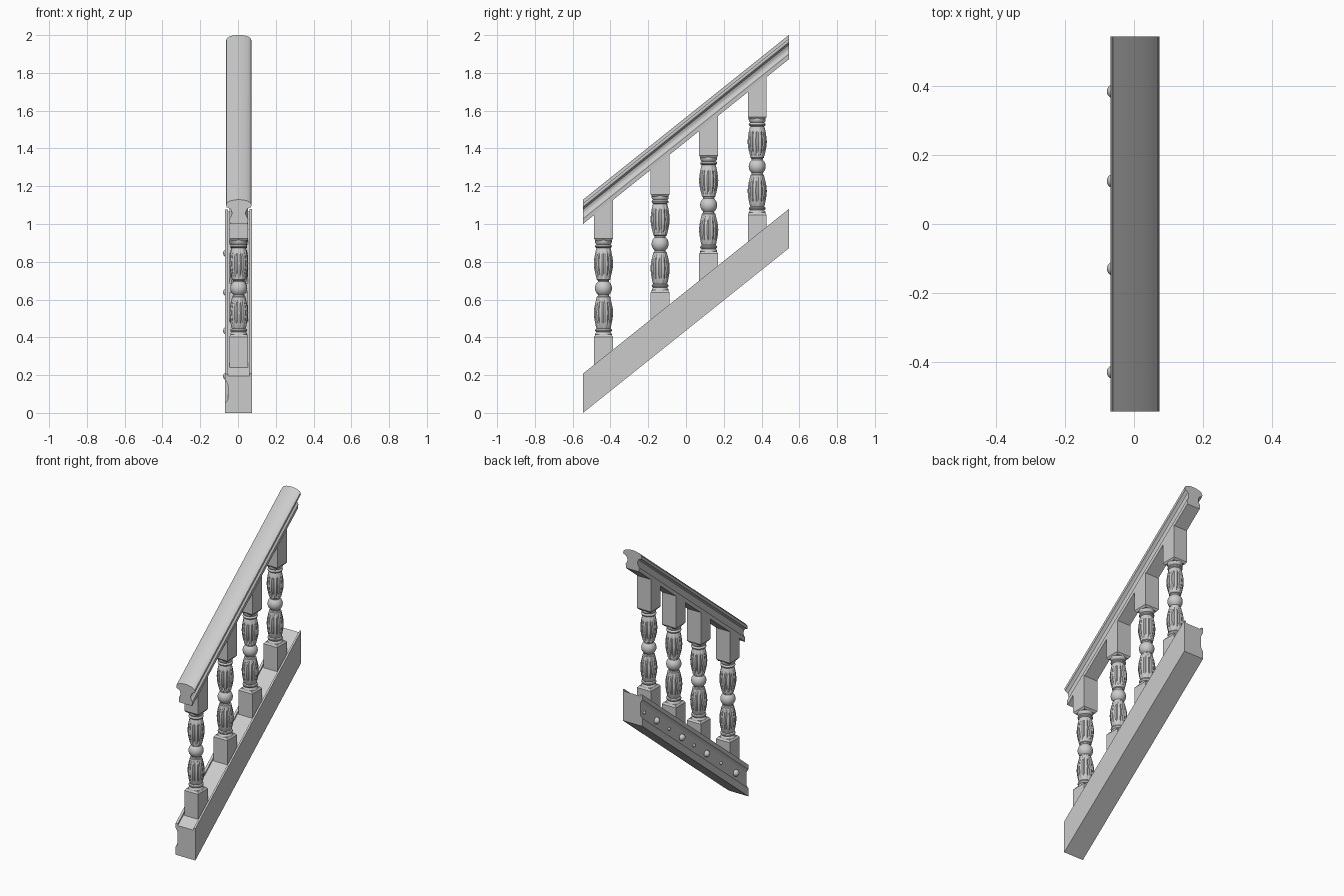
import bpy, bmesh, math
from mathutils import Vector

if "Cube" in bpy.data.objects:
    bpy.data.objects.remove(bpy.data.objects["Cube"])

SLOPE = 0.80      # rise of the stair
Y_END = 0.545     # half length
CX = 0.004        # centre line of the balustrade


def finish(name, bm, angle=None):
    bmesh.ops.recalc_face_normals(bm, faces=bm.faces)
    me = bpy.data.meshes.new(name)
    bm.to_mesh(me)
    bm.free()
    ob = bpy.data.objects.new(name, me)
    bpy.context.collection.objects.link(ob)
    if angle:
        bpy.ops.object.select_all(action='DESELECT')
        ob.select_set(True)
        bpy.context.view_layer.objects.active = ob
        bpy.ops.object.shade_smooth_by_angle(angle=math.radians(angle))
    return ob


def rise(y):
    return (y + Y_END) * SLOPE


def sloped_extrusion(name, section, z0, angle=None):
    """Sweep an x/z section up the slope with upright ends."""
    bm = bmesh.new()
    ends = [[bm.verts.new((x, y, z0 + z + rise(y))) for x, z in section]
            for y in (-Y_END, Y_END)]
    n = len(section)
    for i in range(n):
        j = (i + 1) % n
        bm.faces.new((ends[0][i], ends[0][j], ends[1][j], ends[1][i]))
    for e in ends:
        bm.faces.new(e)
    return finish(name, bm, angle)


# Stringer: shallow channel on top, moulded recess on the left side
stringer = [(-0.068, 0), (0.074, 0), (0.074, 0.208), (0.062, 0.208), (0.062, 0.194),
            (-0.052, 0.194), (-0.052, 0.206), (-0.068, 0.206), (-0.068, 0.175),
            (-0.060, 0.163), (-0.054, 0.150), (-0.054, 0.072), (-0.060, 0.060),
            (-0.068, 0.052)]
sloped_extrusion("stringer", stringer, 0)

# Handrail: rounded cap over a cove and a square foot
half = [(0.047, 0), (0.049, 0.028), (0.043, 0.036), (0.037, 0.050), (0.037, 0.062),
        (0.043, 0.078), (0.054, 0.086), (0.064, 0.088), (0.067, 0.097)]
half += [(0.067 * math.cos(a), 0.102 + 0.027 * math.sin(a))
         for a in [math.radians(d) for d in (12, 27, 42, 57, 72, 84)]]
rail = [(CX + x, z) for x, z in half] + [(CX - x, z) for x, z in reversed(half)]
sloped_extrusion("handrail", rail, 1.0, 30)


# Turned baluster profile, radius and height about the middle ball
BALL = [(0.045 * math.cos(math.radians(a)), 0.045 * math.sin(math.radians(a)))
        for a in range(0, 51, 10)]
UPPER = BALL + [(0.030, 0.042), (0.036, 0.046), (0.037, 0.054)]
VASE = [(0.038, 0.056), (0.044, 0.080), (0.049, 0.105), (0.051, 0.130),
        (0.049, 0.155), (0.045, 0.180), (0.039, 0.208)]
TOP = [(0.036, 0.212), (0.043, 0.217), (0.045, 0.223), (0.042, 0.229),
       (0.037, 0.232), (0.043, 0.238), (0.045, 0.246), (0.045, 0.256)]
SEGS = 40


def turned_post(name, y, zc):
    up = [(r, z, 0) for r, z in UPPER] + [(r, z, 1) for r, z in VASE] + \
         [(r, z, 0) for r, z in TOP]
    prof = [(r, -z, f) for r, z, f in reversed(up[1:])] + up
    bm = bmesh.new()
    rings = []
    for r, z, fluted in prof:
        ring = []
        for k in range(SEGS):
            a = 2 * math.pi * k / SEGS
            rr = r * (0.92 if fluted and k % 4 == 0 else 1.0)
            ring.append(bm.verts.new((CX + rr * math.cos(a), y + rr * math.sin(a), zc + z)))
        rings.append(ring)
    for lo, hi in zip(rings, rings[1:]):
        for k in range(SEGS):
            j = (k + 1) % SEGS
            bm.faces.new((lo[k], lo[j], hi[j], hi[k]))
    return finish(name, bm, 35)


def square_block(name, y, z_turned, z_rail, h=0.05):
    """Square end with a chamfer toward the turning and a raked far end."""
    s = 1 if z_rail(y) > z_turned else -1
    bm = bmesh.new()
    corners = [(-1, -1), (1, -1), (1, 1), (-1, 1)]
    rings = [[bm.verts.new((CX + a * r, y + b * r, z)) for a, b in corners]
             for r, z in ((0.041, z_turned), (h, z_turned + s * 0.012))]
    rings.append([bm.verts.new((CX + a * h, y + b * h, z_rail(y + b * h)))
                  for a, b in corners])
    for p, q in zip(rings, rings[1:]):
        for i in range(4):
            j = (i + 1) % 4
            bm.faces.new((p[i], p[j], q[j], q[i]))
    bm.faces.new(rings[0])
    bm.faces.new(rings[2])
    return finish(name, bm)


def stud(name, x, y, r):
    bm = bmesh.new()
    bmesh.ops.create_uvsphere(bm, u_segments=20, v_segments=12, radius=r)
    bmesh.ops.translate(bm, verts=bm.verts, vec=Vector((x, y, rise(y) + 0.102)))
    return finish(name, bm, 60)


# Four balusters, each with two square ends
for i, (y, zc) in enumerate([(-0.437, 0.66), (-0.137, 0.895), (0.12, 1.10), (0.377, 1.305)], 1):
    turned_post(f"baluster_turning_{i}", y, zc)
    square_block(f"baluster_foot_{i}", y, zc - 0.245, lambda t: rise(t) + 0.192)
    square_block(f"baluster_head_{i}", y, zc + 0.250, lambda t: rise(t) + 1.004)

# Large and small studs along the left recess
for i, y in enumerate((-0.43, -0.13, 0.125, 0.385), 1):
    stud(f"large_stud_{i}", -0.058, y, 0.021)
for i, y in enumerate((-0.28, -0.003, 0.255, 0.51), 1):
    stud(f"small_stud_{i}", -0.056, y, 0.010)
